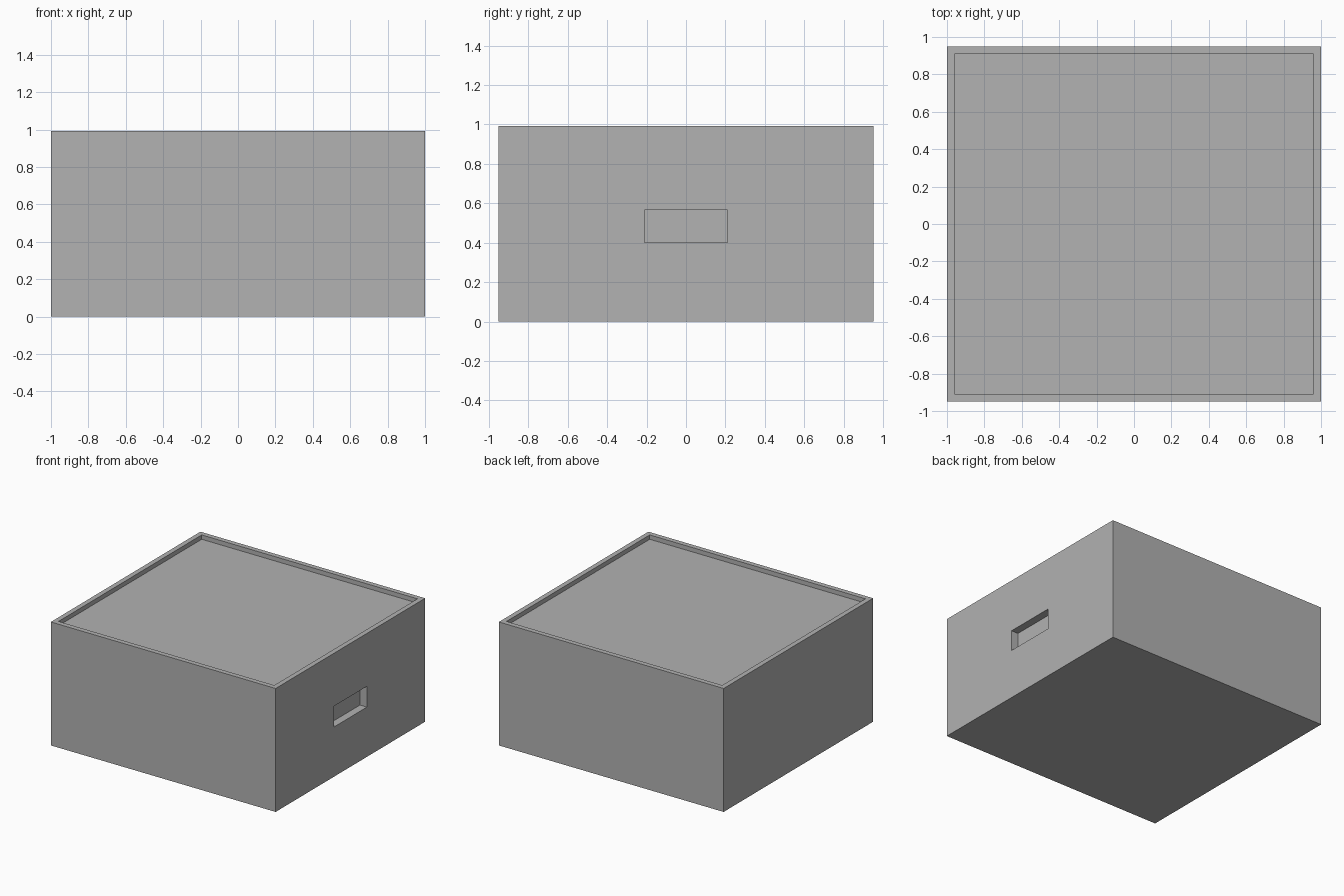
import bpy
import bmesh
from mathutils import Vector

cube = bpy.data.objects.get("Cube")
if cube:
    bpy.data.objects.remove(cube, do_unlink=True)

SIZE = Vector((2.0, 1.9, 0.993))
RIM = 0.04


def make_material(name, color):
    mat = bpy.data.materials.new(name)
    mat.use_nodes = True
    mat.diffuse_color = color
    mat.node_tree.nodes["Principled BSDF"].inputs["Base Color"].default_value = color
    return mat


def recess(bm, normal, low, high, depth):
    """Sink a rectangle, bounded by low and high, into the outer face with this normal."""
    normal = Vector(normal)
    bm.normal_update()
    face = max(bm.faces, key=lambda f: (f.normal.dot(normal), f.calc_area()))
    # Ring around the opening
    bmesh.ops.inset_region(bm, faces=[face], thickness=RIM)
    centre = face.calc_center_median()
    for v in face.verts:
        for axis in range(3):
            if not normal[axis]:
                v.co[axis] = low[axis] if v.co[axis] < centre[axis] else high[axis]
    # Walls and floor of the opening
    extruded = bmesh.ops.extrude_discrete_faces(bm, faces=[face])["faces"]
    for v in extruded[0].verts:
        v.co -= normal * depth


bm = bmesh.new()
bmesh.ops.create_cube(bm, size=1)
for v in bm.verts:
    v.co = Vector((v.co.x * SIZE.x, v.co.y * SIZE.y, (v.co.z + 0.5) * SIZE.z))

# Shallow tray inside the top rim
edge = Vector((SIZE.x / 2 - RIM, SIZE.y / 2 - RIM, 0))
recess(bm, (0, 0, 1), -edge, edge, 0.035)

# Single handle slot on one side
recess(bm, (1, 0, 0), Vector((0, -0.21, 0.4)), Vector((0, 0.21, 0.567)), 0.062)

bmesh.ops.recalc_face_normals(bm, faces=bm.faces)
mesh = bpy.data.meshes.new("storage_box")
bm.to_mesh(mesh)
bm.free()

box = bpy.data.objects.new("storage_box", mesh)
bpy.context.collection.objects.link(box)
mesh.materials.append(make_material("plain_grey", (0.445, 0.445, 0.445, 1)))
